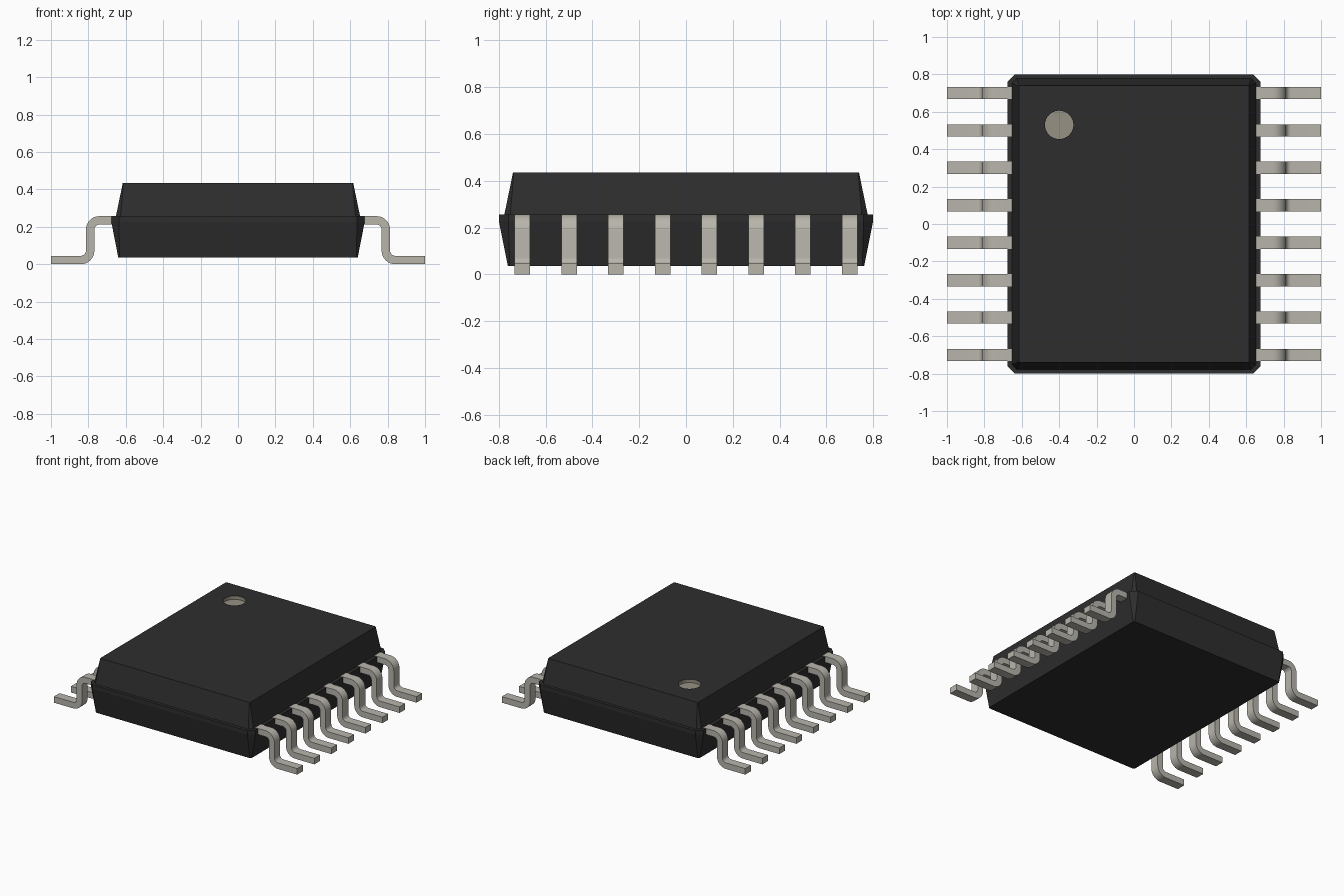
import bpy, bmesh
from math import sin, cos, pi, radians

cube = bpy.data.objects.get("Cube")
if cube:
    bpy.data.objects.remove(cube, do_unlink=True)


def material(name, rgb, roughness=0.6):
    m = bpy.data.materials.new(name)
    m.use_nodes = True
    m.diffuse_color = (*rgb, 1)
    node = m.node_tree.nodes["Principled BSDF"]
    node.inputs["Base Color"].default_value = (*rgb, 1)
    node.inputs["Roughness"].default_value = roughness
    return m


black = material("black plastic", (0.027, 0.027, 0.027))
metal = material("tinned metal", (0.48, 0.46, 0.41))
beige = material("marker grey", (0.31, 0.285, 0.235))


def add_object(name, bm, *mats):
    bmesh.ops.recalc_face_normals(bm, faces=bm.faces)
    mesh = bpy.data.meshes.new(name)
    bm.to_mesh(mesh)
    bm.free()
    for m in mats:
        mesh.materials.append(m)
    ob = bpy.data.objects.new(name, mesh)
    bpy.context.collection.objects.link(ob)
    return ob


def activate(ob):
    bpy.ops.object.select_all(action='DESELECT')
    ob.select_set(True)
    bpy.context.view_layer.objects.active = ob


def chamfered_ring(bm, z, hx, hy, c):
    # Rectangle with cut corners
    pts = []
    for sx, sy in ((1, 1), (-1, 1), (-1, -1), (1, -1)):
        pair = [(sx * hx, sy * (hy - c)), (sx * (hx - c), sy * hy)]
        pts += pair if sx * sy > 0 else pair[::-1]
    return [bm.verts.new((x, y, z)) for x, y in pts]


# Moulded body: lower half, parting band, ledge and narrower upper half
TOP = 0.435
LAYERS = [(0.035, 0.64, 0.762, 0.008), (0.225, 0.677, 0.8, 0.04),
          (0.255, 0.677, 0.8, 0.04), (0.255, 0.653, 0.777, 0.025),
          (TOP, 0.616, 0.74, 0.004)]
bm = bmesh.new()
rings = [chamfered_ring(bm, *layer) for layer in LAYERS]
for a, b in zip(rings, rings[1:]):
    for i in range(8):
        j = (i + 1) % 8
        bm.faces.new((a[i], a[j], b[j], b[i]))
bm.faces.new(rings[0][::-1])
bm.faces.new(rings[-1])
body = add_object("body", bm, black, beige)

# Round pin-one recess in the top
HX, HY, R, DEPTH = -0.4, 0.53, 0.076, 0.025
bpy.ops.mesh.primitive_cylinder_add(vertices=40, radius=R, depth=2 * DEPTH,
                                    location=(HX, HY, TOP))
cutter = bpy.context.object
cutter.name = "recess_cutter"
cutter.hide_render = True
activate(body)
mod = body.modifiers.new("recess", 'BOOLEAN')
mod.operation = 'DIFFERENCE'
mod.solver = 'EXACT'
mod.object = cutter
bpy.ops.object.modifier_apply(modifier=mod.name)
bpy.data.objects.remove(cutter, do_unlink=True)
for f in body.data.polygons:
    pts = [body.data.vertices[i].co for i in f.vertices]
    inside = all((p.x - HX) ** 2 + (p.y - HY) ** 2 < (R + 0.01) ** 2 for p in pts)
    f.material_index = 1 if inside else 0


def arc(cx, cz, r, start, end, steps=8):
    angles = [radians(start + (end - start) * i / steps) for i in range(steps + 1)]
    return [(cx + r * cos(a), cz + r * sin(a)) for a in angles]


# Gull-wing lead profile in x and z, top edge out and bottom edge back
T, INNER = 0.045, 0.027
OUTER = INNER + T
LEAD_TOP, SHANK = 0.257, 0.813
upper = (SHANK - OUTER, LEAD_TOP - OUTER)
lower = (SHANK + INNER, OUTER)
PROFILE = ([(0.6, LEAD_TOP)] + arc(*upper, OUTER, 90, 0) + arc(*lower, INNER, 180, 270)
           + [(1, T), (1, 0)] + arc(*lower, OUTER, 270, 180)
           + arc(*upper, INNER, 0, 90) + [(0.6, LEAD_TOP - T)])


def lead(name, side, y, half=0.033):
    bm = bmesh.new()
    a, b = [[bm.verts.new((side * x, y + s * half, z)) for x, z in PROFILE]
            for s in (-1, 1)]
    n = len(PROFILE)
    for i in range(n):
        j = (i + 1) % n
        bm.faces.new((a[i], a[j], b[j], b[i]))
    # Side walls as strips between the two edges of the profile
    for ring in (a, b):
        for i in range(n // 2 - 1):
            bm.faces.new((ring[i], ring[i + 1], ring[n - 2 - i], ring[n - 1 - i]))
    ob = add_object(name, bm, metal)
    activate(ob)
    bpy.ops.object.shade_smooth_by_angle(angle=radians(30))


# Eight leads on each side
for side, label in ((1, "left"), (-1, "right")):
    for i in range(8):
        lead(f"{label}_lead_{i + 1}", side, -0.7 + 0.2 * i)
